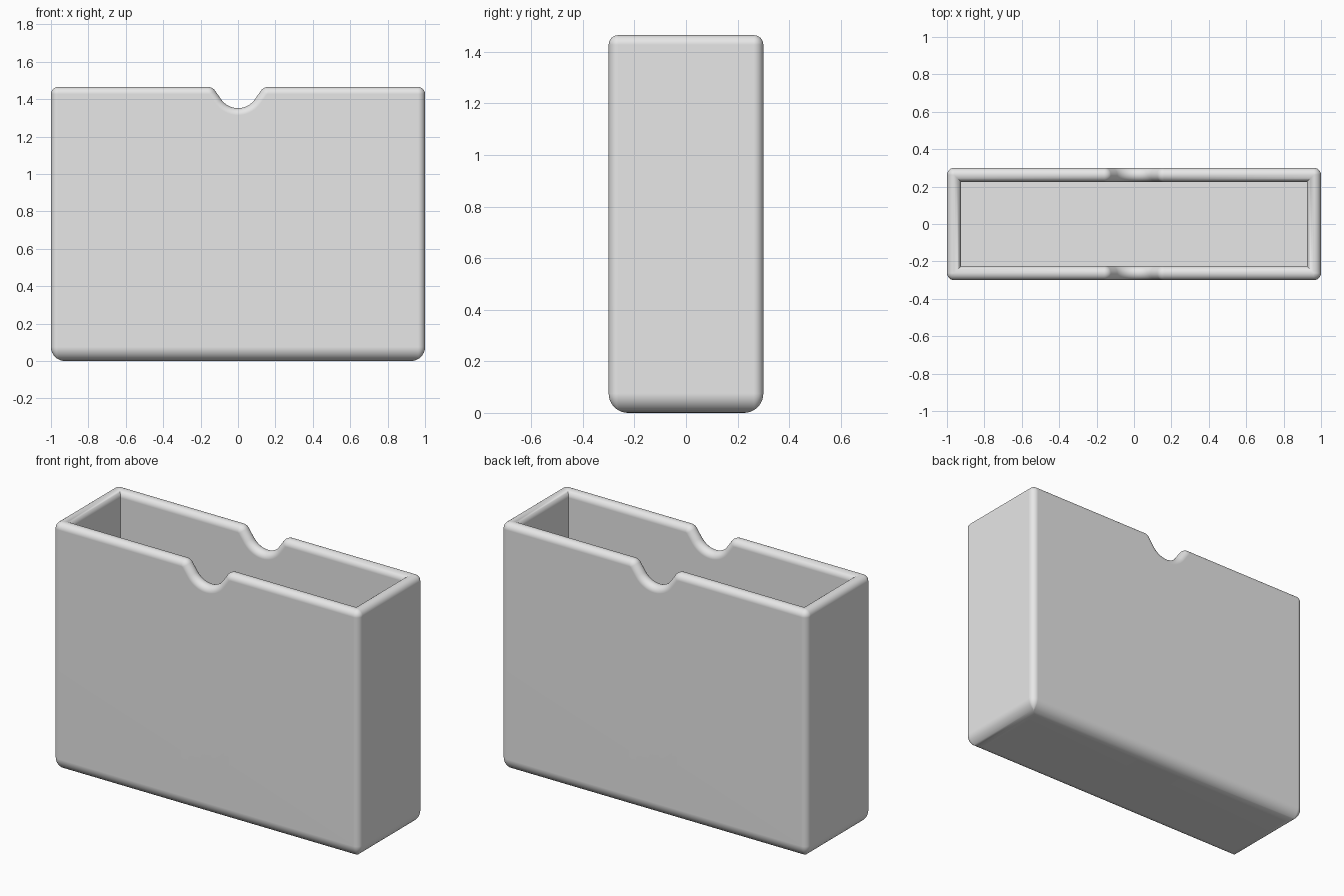
import bpy, bmesh
from math import sin, cos, pi, radians

cube = bpy.data.objects.get("Cube")
if cube:
    bpy.data.objects.remove(cube, do_unlink=True)

HALF_X, HALF_Y, HEIGHT = 1.0, 0.3, 1.465
RIM = 0.0375                     # half the wall thickness, radius of the rounded rim
FOOT = 0.075                     # radius of the rounded bottom edge
FLOOR = 0.075
NOTCH_Z, NOTCH_R, NOTCH_X = 1.352, 0.11, 0.16
FLARE_R, SLOPE = 0.045, radians(54)
CX, CY = HALF_X - RIM, HALF_Y - RIM


def steps(start, end, count):
    return [start + (end - start) * i / count for i in range(count + 1)]


def notch_path():
    """Top outline of the front wall's finger notch: x, z, lean of its normal."""
    left = [(-NOTCH_X + FLARE_R * sin(t), HEIGHT - FLARE_R * (1 - cos(t)), t)
            for t in steps(0, SLOPE, 6)]
    bowl = [(-NOTCH_R * sin(t), NOTCH_Z + NOTCH_R * (1 - cos(t)), t)
            for t in steps(SLOPE, -SLOPE, 20)]
    right = [(-x, z, -t) for x, z, t in reversed(left)]
    return left + bowl + right


def column(x, y, z, lean, normal, mitre):
    """One wall cross-section, from the underside over the rim to the floor."""
    points = []

    def add(across, up, level=None):
        d = normal if across > 1e-6 else mitre
        points.append((x + across * d[0] + up * sin(lean), y + across * d[1],
                       z + up * cos(lean) if level is None else level))

    for t in steps(0, pi / 2, 8):
        add(RIM - FOOT + FOOT * sin(t), 0, FOOT * (1 - cos(t)))
    for t in steps(0, pi, 12):
        add(RIM * cos(t), RIM * sin(t))
    add(-RIM, 0, FLOOR)
    return points


# Front wall with notch, then the two right-hand corners
columns = [column(x - RIM * sin(t), -CY, z - RIM * cos(t), t, (0, -1), (0, -1))
           for x, z, t in notch_path()]
for side, start in ((-1, -pi / 2), (1, 0)):
    for t in steps(start, start + pi / 2, 6):
        columns.append(column(CX, side * CY, HEIGHT - RIM, 0,
                              (cos(t), sin(t)), (1, side)))

# The other half is the same, turned half way round
columns += [[(-x, -y, z) for x, y, z in col] for col in columns]

bm = bmesh.new()
grid = [[bm.verts.new(p) for p in col] for col in columns]
for a, b in zip(grid, grid[1:] + grid[:1]):
    for i in range(len(a) - 1):
        bm.faces.new((a[i], b[i], b[i + 1], a[i + 1]))
bm.faces.new([col[0] for col in reversed(grid)])     # underside
bm.faces.new([col[-1] for col in grid])              # inner floor
bmesh.ops.remove_doubles(bm, verts=bm.verts, dist=0.0001)
bmesh.ops.recalc_face_normals(bm, faces=bm.faces)

mesh = bpy.data.meshes.new("open_box")
bm.to_mesh(mesh)
bm.free()
box = bpy.data.objects.new("open_box", mesh)
bpy.context.collection.objects.link(box)

# Plain light grey finish
grey = bpy.data.materials.new("light_grey")
grey.use_nodes = True
colour = (0.8, 0.8, 0.8, 1)
grey.diffuse_color = colour
grey.node_tree.nodes["Principled BSDF"].inputs["Base Color"].default_value = colour
mesh.materials.append(grey)

# Smooth rounds, flat walls
bpy.ops.object.select_all(action='DESELECT')
box.select_set(True)
bpy.context.view_layer.objects.active = box
bpy.ops.object.shade_smooth_by_angle(angle=radians(35))
weighted = box.modifiers.new("flat_walls", 'WEIGHTED_NORMAL')
weighted.keep_sharp = True
